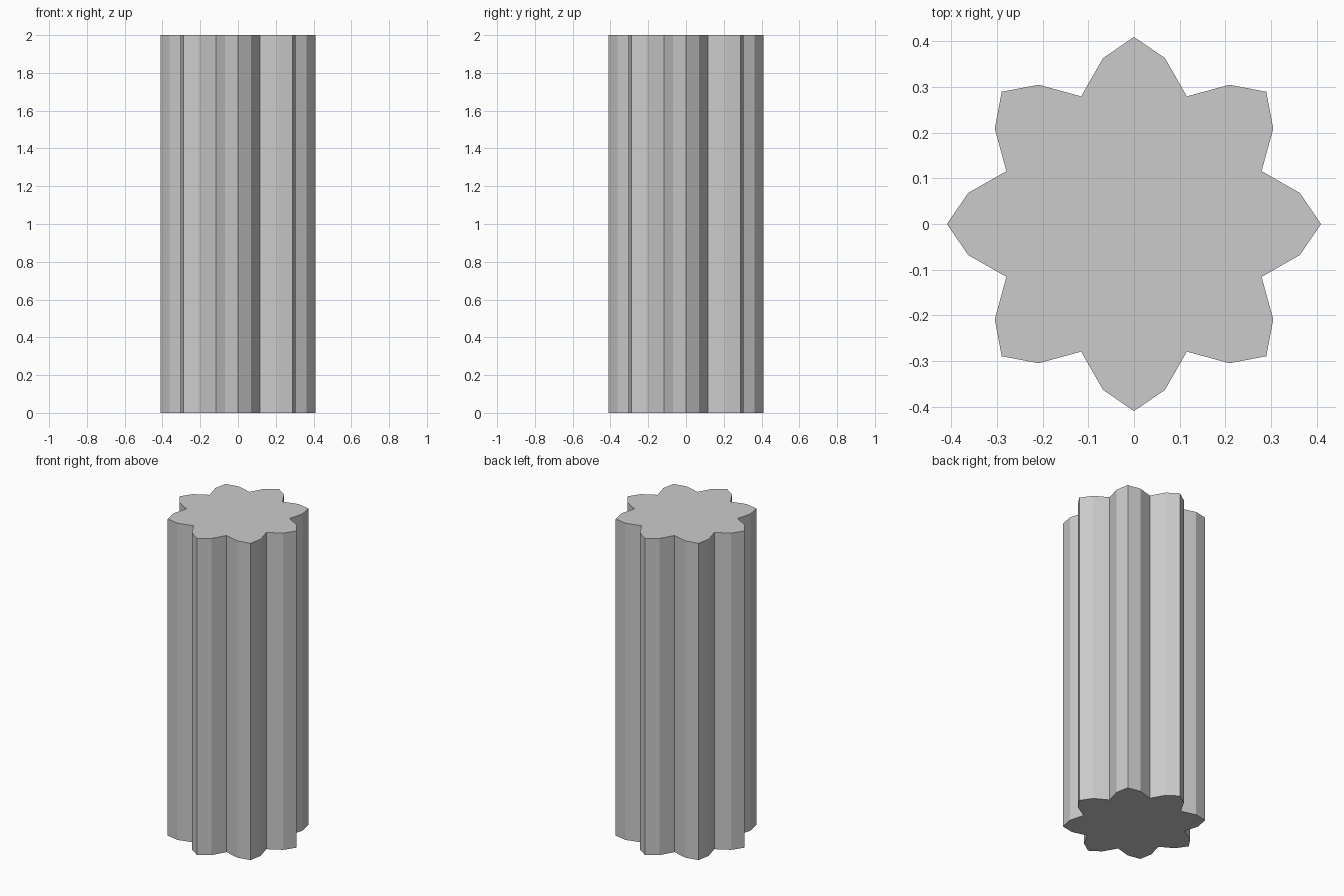
import bpy, bmesh
from math import radians, sin, cos

if "Cube" in bpy.data.objects:
    bpy.data.objects.remove(bpy.data.objects["Cube"])

# Fluted column: one eight-lobed profile extruded upward
HEIGHT = 2.0
LOBE = [(-10.6, 0.369), (0, 0.409), (10.6, 0.369), (22.5, 0.302)]  # angle, radius

bm = bmesh.new()
verts = []
for i in range(8):
    for angle, r in LOBE:
        a = radians(i * 45 + angle)
        verts.append(bm.verts.new((r * cos(a), r * sin(a), 0)))
base = bm.faces.new(verts)

# Extrude the base to the top, keeping the bottom cap
top = bmesh.ops.extrude_face_region(bm, geom=[base], use_keep_orig=True)
bmesh.ops.translate(bm, vec=(0, 0, HEIGHT),
                    verts=[g for g in top["geom"] if isinstance(g, bmesh.types.BMVert)])
bmesh.ops.recalc_face_normals(bm, faces=bm.faces)

mesh = bpy.data.meshes.new("fluted_column")
bm.to_mesh(mesh)
bm.free()
column = bpy.data.objects.new("fluted_column", mesh)
bpy.context.collection.objects.link(column)
